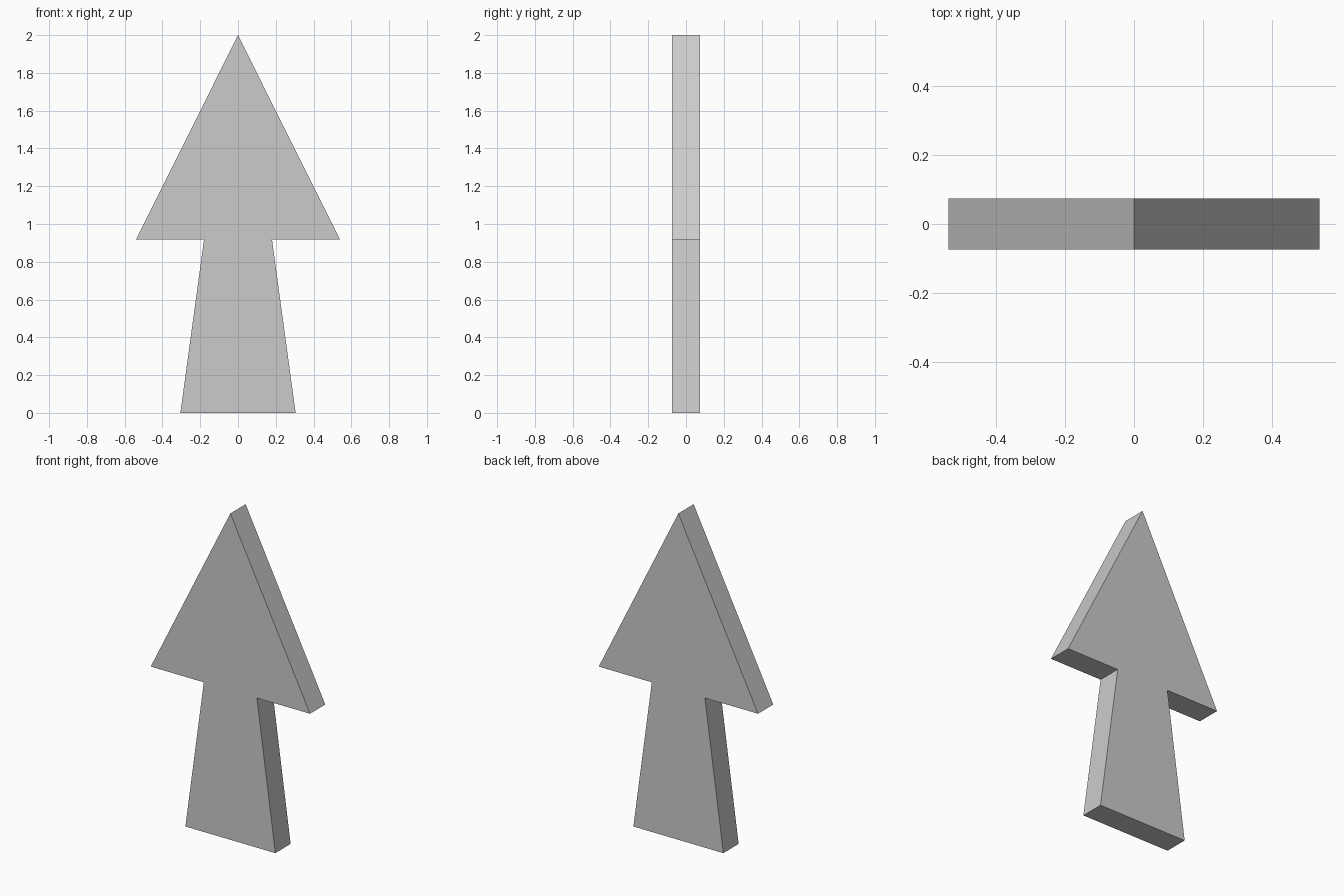
import bpy, bmesh
from mathutils import Vector

if "Cube" in bpy.data.objects:
    bpy.data.objects.remove(bpy.data.objects["Cube"])

HALF_DEPTH = 0.074

# Right half of the arrow outline (x, z), from base to tip
half = [(0.305, 0.0), (0.18, 0.917), (0.54, 0.917), (0.0, 2.0)]
outline = half + [(-x, z) for x, z in reversed(half[:-1])]

# Flat front face, extruded to the back
bm = bmesh.new()
front = bm.faces.new([bm.verts.new((x, -HALF_DEPTH, z)) for x, z in outline])
geom = bmesh.ops.extrude_face_region(bm, geom=[front], use_keep_orig=True)["geom"]
back_verts = [g for g in geom if isinstance(g, bmesh.types.BMVert)]
bmesh.ops.translate(bm, verts=back_verts, vec=Vector((0, 2 * HALF_DEPTH, 0)))
bmesh.ops.recalc_face_normals(bm, faces=bm.faces[:])

mesh = bpy.data.meshes.new("arrow")
bm.to_mesh(mesh)
bm.free()
bpy.context.collection.objects.link(bpy.data.objects.new("arrow", mesh))
